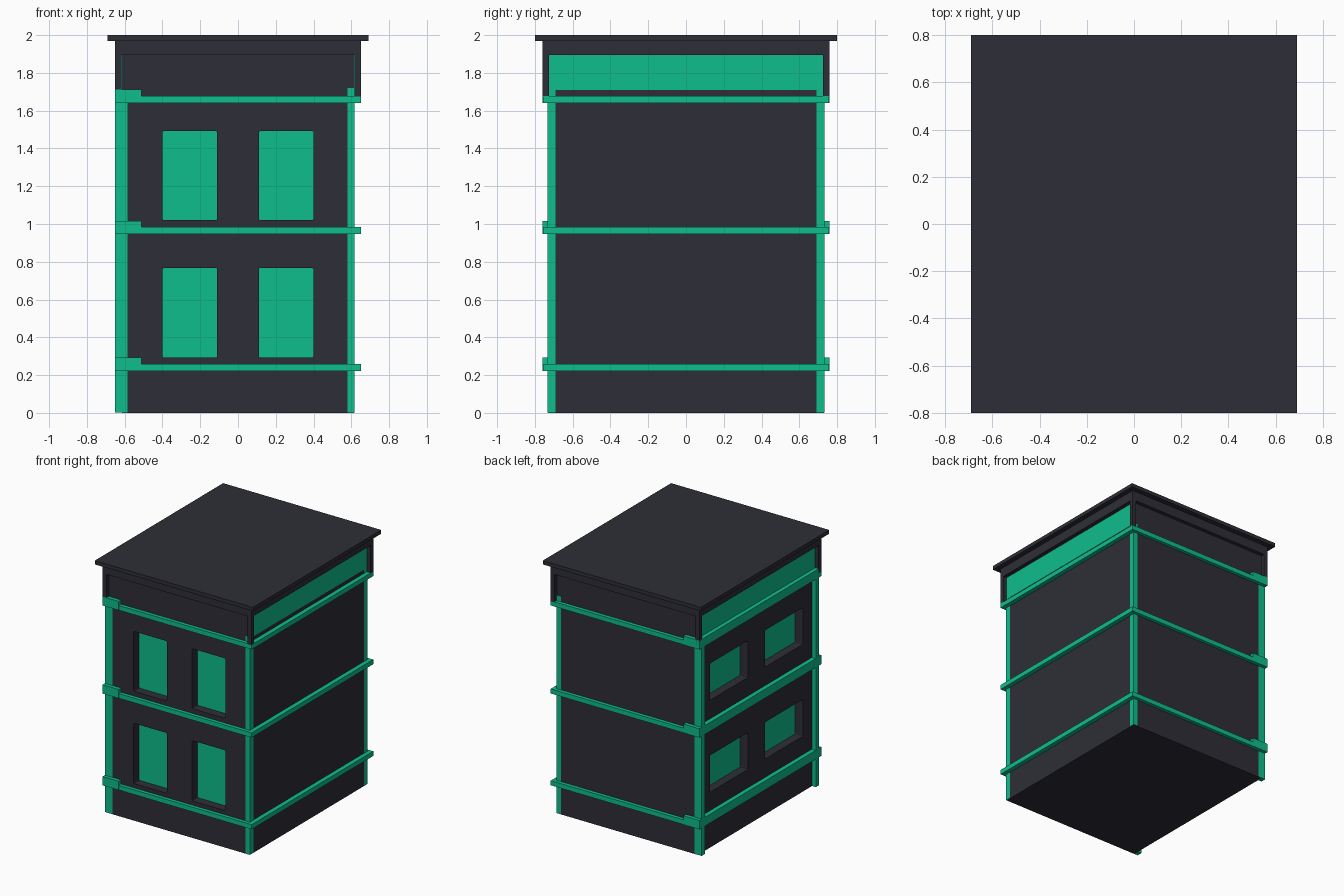
import bpy, bmesh

cube = bpy.data.objects.get("Cube")
if cube:
    bpy.data.objects.remove(cube, do_unlink=True)


def material(name, rgb):
    m = bpy.data.materials.new(name)
    m.use_nodes = True
    m.diffuse_color = (*rgb, 1)
    m.node_tree.nodes["Principled BSDF"].inputs["Base Color"].default_value = (*rgb, 1)
    return m


DARK = material("charcoal", (0.027, 0.027, 0.038))
GREEN = material("emerald green", (0.0045, 0.51, 0.262))


def box(name, x, y, z, mat, round_axis=None):
    """Box from three (low, high) ranges; optionally rounds edges along one axis."""
    bm = bmesh.new()
    bmesh.ops.create_cube(bm, size=1)
    for v in bm.verts:
        v.co = [r[0] + (c + 0.5) * (r[1] - r[0]) for c, r in zip(v.co, (x, y, z))]
    if round_axis is not None:
        edges = [e for e in bm.edges
                 if abs(e.verts[0].co[round_axis] - e.verts[1].co[round_axis]) > 1e-4]
        bmesh.ops.bevel(bm, geom=edges, offset=0.01, segments=2, profile=0.5, affect='EDGES')
    me = bpy.data.meshes.new(name)
    bm.to_mesh(me)
    bm.free()
    me.materials.append(mat)
    ob = bpy.data.objects.new(name, me)
    bpy.context.collection.objects.link(ob)
    return ob


def cut(target, cutter):
    cutter.hide_render = True
    cutter.hide_set(True)
    cutter.display_type = 'WIRE'
    mod = target.modifiers.new("opening", 'BOOLEAN')
    mod.operation = 'DIFFERENCE'
    mod.solver = 'EXACT'
    mod.object = cutter
    # Apply the cut, then drop the helper
    bpy.context.view_layer.objects.active = target
    bpy.ops.object.modifier_apply(modifier=mod.name)
    bpy.data.objects.remove(cutter, do_unlink=True)


# Main block
WX, WY, DEPTH = 0.615, 0.73, 0.072
body = box("building_body", (-WX, WX), (-WY, WY), (0, 1.95), DARK)

# Recessed windows: tall on the front, wide on the -x side
for floor in (0, 1):
    for col, s in (("a", -1), ("b", 1)):
        x = sorted((s * 0.11, s * 0.40))
        z = (0.292 + 0.728 * floor, 0.768 + 0.725 * floor)
        cut(body, box("cutter", x, (-WY - 0.1, -WY + DEPTH), z, DARK, 1))
        box(f"front_window_{floor}{col}", x, (-WY + DEPTH - 0.004, -WY + DEPTH + 0.004), z, GREEN, 1)
        y = sorted((s * 0.105, s * 0.58))
        z = (0.437 + 0.725 * floor, 0.727 + 0.725 * floor)
        cut(body, box("cutter", (-WX - 0.1, -WX + DEPTH), y, z, DARK, 0))
        box(f"side_window_{floor}{col}", (-WX + DEPTH - 0.004, -WX + DEPTH + 0.004), y, z, GREEN, 0)

# Corner posts, deeper on the -x side
for name, s in (("front", -1), ("back", 1)):
    y = sorted((s * 0.69, s * (WY + 0.002)))
    box(f"{name}_post_plus_x", (0.58, WX + 0.002), y, (0.002, 1.72), GREEN)
    box(f"{name}_post_minus_x", (-0.65, -0.585), y, (0.002, 1.69), GREEN)

# Floor bands, with a taller ledge along the -x side
for i, z in enumerate((0.222, 0.946, 1.641)):
    box(f"floor_band_{i}", (-0.648, 0.65), (-0.758, 0.758), (z, z + 0.037), GREEN)
    box(f"side_ledge_{i}", (-0.65, -0.51), (-0.76, 0.76), (z, z + 0.07), GREEN)

# Sign panels recessed into the dark upper frame
box("upper_panels", (-0.618, 0.618), (-0.728, 0.728), (1.71, 1.91), GREEN)
box("upper_frame_top", (-0.65, 0.65), (-0.76, 0.76), (1.895, 1.975), DARK)
for sx in (-1, 1):
    for sy in (-1, 1):
        box(f"frame_corner_{'front' if sy < 0 else 'back'}_{'left' if sx > 0 else 'right'}",
            sorted((sx * 0.617, sx * 0.65)), sorted((sy * 0.726, sy * 0.76)), (1.675, 1.9), DARK)

# Flat roof slab
box("roof", (-0.69, 0.69), (-0.8, 0.8), (1.97, 2.0), DARK)
